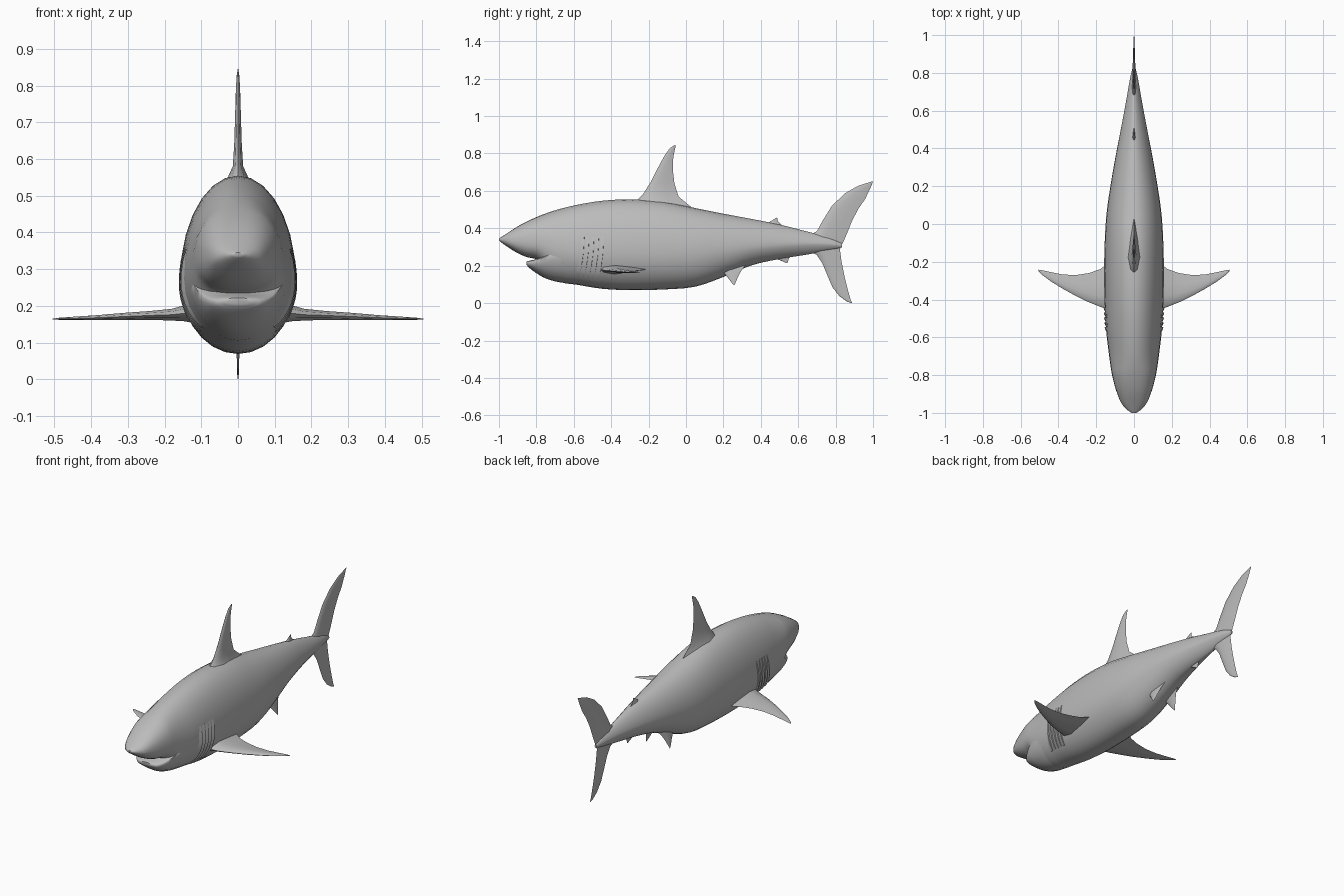
import bpy, bmesh, math
from mathutils import Vector

skin = bpy.data.materials.new("shark grey")
skin.diffuse_color = (0.5, 0.5, 0.5, 1)


def make(name, rings, closed=True, angle=50):
    """Skin a list of point rings into a smooth object."""
    bm = bmesh.new()
    vs = [[bm.verts.new(p) for p in r] for r in rings]
    n = len(vs[0])
    for a, b in zip(vs, vs[1:]):
        for i in range(n if closed else n - 1):
            j = (i + 1) % n
            bm.faces.new((a[i], a[j], b[j], b[i]))
    if closed:
        bm.faces.new(vs[0])
        bm.faces.new(vs[-1])
    bmesh.ops.recalc_face_normals(bm, faces=bm.faces)
    me = bpy.data.meshes.new(name)
    bm.to_mesh(me)
    bm.free()
    me.materials.append(skin)
    ob = bpy.data.objects.new(name, me)
    bpy.context.collection.objects.link(ob)
    bpy.ops.object.select_all(action='DESELECT')
    ob.select_set(True)
    bpy.context.view_layer.objects.active = ob
    bpy.ops.object.shade_smooth_by_angle(angle=math.radians(angle))
    return ob


def sample(rows, y):
    """Smooth interpolation of a station table at y."""
    k = max(i for i in range(len(rows) - 1) if rows[i][0] <= y or i == 0)
    a, b = rows[k], rows[k + 1]
    p, q = rows[max(k - 1, 0)], rows[min(k + 2, len(rows) - 1)]
    h = b[0] - a[0]
    t = (y - a[0]) / h
    out = []
    for c in range(1, len(a)):
        m0 = (b[c] - p[c]) / (b[0] - p[0]) * h
        m1 = (q[c] - a[c]) / (q[0] - a[0]) * h
        out.append((2*t**3 - 3*t**2 + 1) * a[c] + (t**3 - 2*t**2 + t) * m0
                   + (3*t**2 - 2*t**3) * b[c] + (t**3 - t**2) * m1)
    return out


def section_point(rows, y, ang):
    top, mid, bot, w, e = sample(rows, y)
    c, s = math.cos(ang), math.sin(ang)
    x = math.copysign(abs(c) ** e, c) * w
    z = mid + math.copysign(abs(s) ** e, s) * ((top - mid) if s > 0 else (mid - bot))
    return Vector((x, y, z))


def loft(name, rows, sub=3, sides=28):
    ys = [a[0] + (b[0] - a[0]) * i / sub for a, b in zip(rows, rows[1:]) for i in range(sub)]
    ys.append(rows[-1][0])
    make(name, [[section_point(rows, y, 2 * math.pi * i / sides) for i in range(sides)]
                for y in ys])


# Body stations: y, top, widest height, bottom, half width, roundness
BODY = [
    (-1.0, .345, .34, .335, .012, 1),
    (-.985, .355, .338, .322, .035, .95),
    (-.95, .378, .333, .298, .066, .88),
    (-.90, .41, .33, .267, .088, .85),
    (-.85, .437, .327, .246, .104, .85),
    (-.79, .464, .32, .229, .118, .88),
    (-.74, .483, .305, .17, .126, .95),
    (-.68, .502, .29, .116, .134, 1),
    (-.58, .526, .275, .098, .146, 1),
    (-.45, .547, .27, .077, .154, 1),
    (-.30, .555, .27, .069, .158, 1),
    (-.12, .543, .27, .073, .156, 1),
    (.05, .508, .275, .088, .146, 1),
    (.2, .478, .287, .14, .125, 1.03),
    (.35, .45, .303, .202, .099, 1.1),
    (.5, .42, .313, .236, .07, 1.2),
    (.65, .382, .318, .26, .042, 1.3),
    (.77, .35, .315, .283, .021, 1.3),
    (.835, .318, .308, .298, .006, 1.2),
]
loft("body", BODY)

# Lower jaw, leaving the open mouth under the snout
loft("lower_jaw", [
    (-.852, .222, .212, .204, .035, .9),
    (-.84, .226, .211, .19, .065, .9),
    (-.80, .236, .225, .16, .095, .95),
    (-.75, .26, .25, .132, .116, 1),
    (-.68, .30, .27, .112, .131, 1),
    (-.60, .30, .27, .104, .137, 1),
])

# Fin cross-section: chord fraction and thickness share
FOIL = [(0, 0), (.06, .55), (.3, 1), (.65, .6), (1, 0), (.65, -.6), (.3, -1), (.06, -.55)]


def fin(name, stations, normal):
    """Stations are (leading point, trailing point, half thickness)."""
    n = Vector(normal)
    make(name, [[Vector(a).lerp(Vector(b), f) + n * t * s for f, s in FOIL]
                for a, b, t in stations], angle=60)


def upright_fin(name, stations, x=0, splay=0):
    """Fins in the side plane: lead y, lead z, trail y, trail z, half thickness."""
    z0 = stations[0][1]
    fin(name, [((x + splay * (z0 - a[1]), a[0], a[1]), (x + splay * (z0 - a[3]), a[2], a[3]), a[4])
               for a in stations], (1, 0, 0))


upright_fin("dorsal_fin", [
    (-.30, .49, .09, .47, .06), (-.26, .55, .02, .52, .032), (-.228, .585, -.04, .57, .014),
    (-.187, .65, -.062, .64, .010), (-.152, .72, -.07, .71, .008), (-.117, .785, -.068, .78, .006),
    (-.088, .827, -.06, .82, .004), (-.06, .845, -.054, .842, .001)])
upright_fin("second_dorsal_fin", [
    (.41, .41, .53, .405, .012), (.445, .433, .50, .428, .006),
    (.468, .447, .489, .443, .003), (.484, .457, .49, .455, .001)])
upright_fin("anal_fin", [
    (.45, .265, .57, .262, .012), (.48, .238, .55, .238, .006),
    (.51, .226, .546, .225, .003), (.536, .214, .542, .214, .001)])
upright_fin("upper_tail_lobe", [
    (.64, .35, .825, .295, .012), (.70, .385, .838, .32, .011), (.73, .44, .862, .375, .009),
    (.78, .52, .888, .44, .008), (.85, .587, .922, .505, .006), (.92, .627, .957, .555, .004),
    (.97, .643, .985, .612, .002), (1.0, .652, .998, .645, .001)])
upright_fin("lower_tail_lobe", [
    (.64, .29, .83, .315, .012), (.70, .257, .823, .285, .010), (.728, .215, .832, .22, .008),
    (.755, .15, .847, .145, .006), (.783, .085, .863, .08, .004), (.82, .037, .873, .042, .003),
    (.86, .009, .882, .014, .002), (.885, 0, .888, .002, .001)])

# Paired fins and gills
for side, word in ((-1, "left"), (1, "right")):
    # span x, lead y, trail y, height, half thickness
    fin(word + "_pectoral_fin", [((side * x, a, z), (side * x, b, z), t) for x, a, b, z, t in [
        (.09, -.48, -.18, .182, .035), (.145, -.45, -.215, .180, .022),
        (.18, -.438, -.24, .176, .016), (.24, -.414, -.26, .174, .012),
        (.31, -.38, -.271, .171, .010), (.38, -.341, -.267, .168, .007),
        (.44, -.304, -.255, .166, .005), (.485, -.27, -.245, .165, .003),
        (.505, -.25, -.242, .164, .001)]], (0, 0, 1))

    upright_fin(word + "_pelvic_fin", [
        (.16, .20, .33, .215, .014), (.20, .165, .30, .18, .010),
        (.225, .135, .283, .15, .006), (.247, .105, .267, .115, .003),
        (.257, .095, .26, .098, .001)], x=side * .045, splay=side * .3)

    # Gill folds: raised flaps with a sharp rear edge
    for g in range(5):
        y0 = -.56 + .026 * g
        rings = []
        for i in range(11):
            u = i / 10
            ang = math.radians(-48 + 66 * u)
            lift = .008 * math.sin(math.pi * u) ** .5 if 0 < u < 1 else 0
            y = y0 + .015 * (2 * u - 1) + .005 * math.sin(math.pi * u)
            ring = []
            for dy, off in ((-.02, -.001), (-.006, lift * .7), (.001, lift), (.002, -.004)):
                p = section_point(BODY, y + dy, ang)
                out = Vector((math.cos(ang), 0, math.sin(ang) * .5)).normalized()
                p += out * off
                p.x *= side
                ring.append(p)
            rings.append(ring)
        make(f"{word}_gill_{g + 1}", rings, angle=35)
